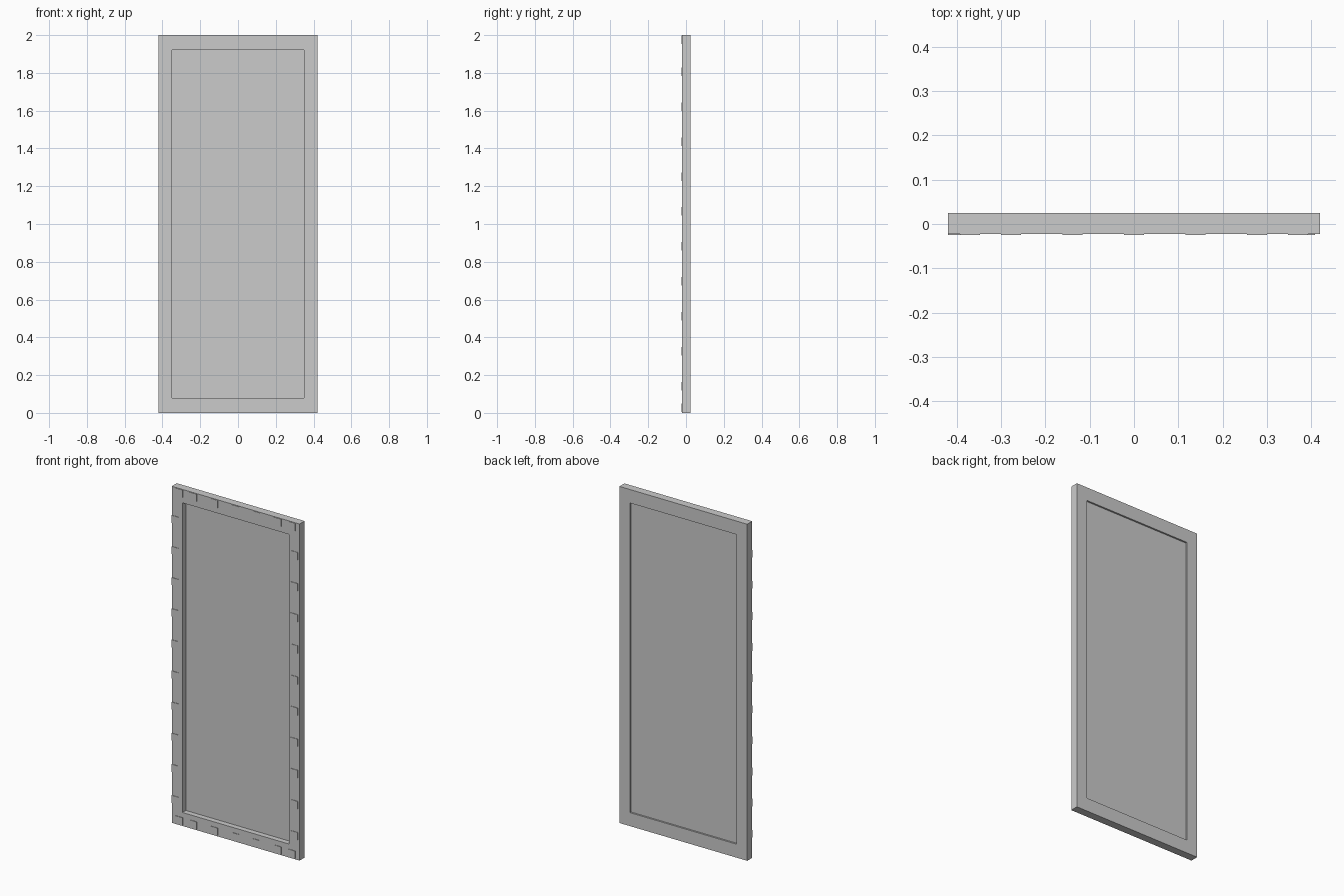
import bpy
import bmesh

if "Cube" in bpy.data.objects:
    bpy.data.objects.remove(bpy.data.objects["Cube"])

HALF_W, HEIGHT = 0.42, 2.0
INNER_X, INNER_Z = 0.35, 0.08
FRONT, BACK = -0.022, 0.025


def add_box(bm, x0, x1, y0, y1, z0, z1):
    verts = bmesh.ops.create_cube(bm, size=1.0)["verts"]
    bmesh.ops.scale(bm, vec=(x1 - x0, y1 - y0, z1 - z0), verts=verts)
    bmesh.ops.translate(bm, vec=((x0 + x1) / 2, (y0 + y1) / 2, (z0 + z1) / 2), verts=verts)


def finish(bm, name):
    bmesh.ops.recalc_face_normals(bm, faces=bm.faces)
    mesh = bpy.data.meshes.new(name)
    bm.to_mesh(mesh)
    bm.free()
    obj = bpy.data.objects.new(name, mesh)
    bpy.context.collection.objects.link(obj)
    return obj


# Rectangular frame as one closed ring
bm = bmesh.new()


def ring_corners(hx, z0, z1, y):
    return [bm.verts.new((x, y, z)) for x, z in
            ((-hx, z0), (hx, z0), (hx, z1), (-hx, z1))]


loops = [ring_corners(HALF_W, 0, HEIGHT, FRONT),
         ring_corners(INNER_X, INNER_Z, HEIGHT - INNER_Z, FRONT),
         ring_corners(INNER_X, INNER_Z, HEIGHT - INNER_Z, BACK),
         ring_corners(HALF_W, 0, HEIGHT, BACK)]
for k in range(4):
    a, b = loops[k], loops[(k + 1) % 4]
    for i in range(4):
        j = (i + 1) % 4
        bm.faces.new((a[i], a[j], b[j], b[i]))
finish(bm, "frame")

# Panel recessed on both sides, deeper at the front
bm = bmesh.new()
add_box(bm, -INNER_X, INNER_X, 0.010, 0.015, INNER_Z, HEIGHT - INNER_Z)
finish(bm, "panel")

# Thin square inlay tiles on the front of the frame
TILE = 0.045
bm = bmesh.new()


def add_tile(x, z):
    h = TILE / 2
    add_box(bm, x - h, x + h, -0.025, FRONT + 0.001, z - h, z + h)


for x in [-0.37] + [0.139 * i for i in range(-2, 3)] + [0.37]:
    for z in (0.0275, 1.975):
        add_tile(x, z)
for i in range(10):
    for x in (-0.397, 0.386):
        add_tile(x, 0.142 + 0.1849 * i)
finish(bm, "inlay_tiles")
